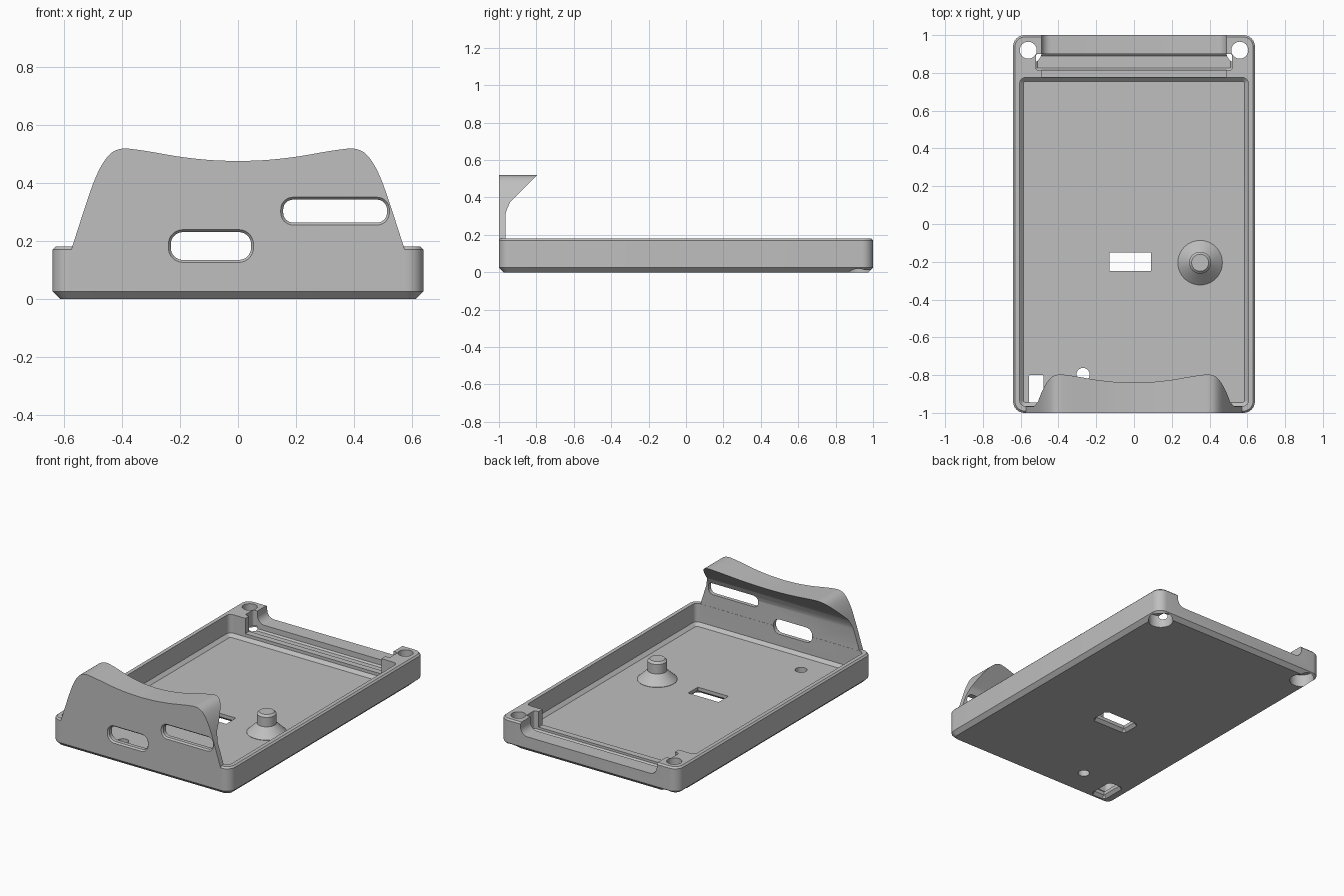
import bpy, bmesh, math

cube = bpy.data.objects.get("Cube")
if cube:
    bpy.data.objects.remove(cube, do_unlink=True)

grey = bpy.data.materials.new("plain grey")
grey.use_nodes = True
grey.diffuse_color = (0.52, 0.52, 0.52, 1)
grey.node_tree.nodes["Principled BSDF"].inputs["Base Color"].default_value = (0.52, 0.52, 0.52, 1)


def rounded(x0, x1, y0, y1, r, grow=0.0, steps=8):
    """Rounded rectangle outline, optionally grown on all sides."""
    x0, x1, y0, y1 = x0 - grow, x1 + grow, y0 - grow, y1 + grow
    r = max(r + grow, 0.002)
    pts = []
    corners = ((x1 - r, y1 - r), (x0 + r, y1 - r), (x0 + r, y0 + r), (x1 - r, y0 + r))
    for k, (cx, cy) in enumerate(corners):
        for i in range(steps + 1):
            a = math.pi / 2 * (k + i / steps)
            pts.append((cx + r * math.cos(a), cy + r * math.sin(a)))
    return pts


def circle(cx, cy, r, n=40):
    return [(cx + r * math.cos(math.tau * i / n), cy + r * math.sin(math.tau * i / n))
            for i in range(n)]


def loft(name, axis, *sections):
    """Solid through matching outlines, each given with its depth along the axis."""
    place = {"x": lambda a, b, d: (d, a, b),
             "y": lambda a, b, d: (a, d, b),
             "z": lambda a, b, d: (a, b, d)}[axis]
    bm = bmesh.new()
    rings = [[bm.verts.new(place(a, b, d)) for a, b in pts] for d, pts in sections]
    n = len(rings[0])
    for low, high in zip(rings, rings[1:]):
        for i in range(n):
            j = (i + 1) % n
            bm.faces.new((low[i], low[j], high[j], high[i]))
    bm.faces.new(rings[0][::-1])
    bm.faces.new(rings[-1])
    bmesh.ops.recalc_face_normals(bm, faces=bm.faces[:])
    mesh = bpy.data.meshes.new(name)
    bm.to_mesh(mesh)
    bm.free()
    mesh.materials.append(grey)
    ob = bpy.data.objects.new(name, mesh)
    bpy.context.collection.objects.link(ob)
    return ob


def combine(ob, other, operation="DIFFERENCE"):
    """Apply a boolean and discard the second solid."""
    mod = ob.modifiers.new("combine", "BOOLEAN")
    mod.operation, mod.solver, mod.object = operation, "EXACT", other
    bpy.context.view_layer.update()
    result = bpy.data.meshes.new_from_object(ob.evaluated_get(bpy.context.evaluated_depsgraph_get()))
    ob.modifiers.clear()
    ob.data = result
    bpy.data.objects.remove(other, do_unlink=True)


def smooth_curve(pts, steps=5):
    """Catmull-Rom curve through the points."""
    ext = [pts[0]] + pts + [pts[-1]]
    out = []
    for p, q, r, s in zip(ext, ext[1:], ext[2:], ext[3:]):
        for i in range(steps):
            t = i / steps
            out.append(tuple(0.5 * (2 * b + (c - a) * t + (2 * a - 5 * b + 4 * c - d) * t * t
                                    + (3 * b - a - 3 * c + d) * t ** 3)
                             for a, b, c, d in zip(p, q, r, s)))
    return out + [pts[-1]]


# Tray block with chamfered bottom and top edges
outer = (-0.64, 0.64, -1, 1, 0.06)
tray = loft("tray", "z", (0, rounded(*outer, -0.025)), (0.025, rounded(*outer)),
            (0.17, rounded(*outer)), (0.18, rounded(*outer, -0.01)))

# Hooked front plate: side profile trimmed by the wavy front outline
hook = [(-1, 0.05), (-0.965, 0.05), (-0.965, 0.31), (-0.958, 0.335), (-0.94, 0.375),
        (-0.79, 0.525), (-0.79, 0.6), (-1, 0.6)]
plate = loft("front_plate", "x", (-0.62, hook), (0.62, hook))
half = smooth_curve([(0, 0.475), (0.1, 0.479), (0.2, 0.49), (0.3, 0.507), (0.36, 0.516),
                     (0.4, 0.518), (0.435, 0.505), (0.465, 0.47), (0.495, 0.41),
                     (0.53, 0.31), (0.575, 0.17)])
half.append((0.575, 0.03))
outline = half[::-1] + [(-x, z) for x, z in half[1:]]
combine(plate, loft("outline", "y", (-1.1, outline), (-0.7, outline)), "INTERSECT")
combine(tray, plate, "UNION")

# Main cavity with a sloped edge around the floor
inner = (-0.605, 0.605, -0.964, 0.775, 0.03)
combine(tray, loft("cavity", "z", (0.04, rounded(*inner, -0.02)), (0.06, rounded(*inner)),
                   (0.22, rounded(*inner))))

# Low rear opening with rounded ends, then the step and cross groove
opening = rounded(-0.49, 0.49, 0.1, 0.4, 0.05)
combine(tray, loft("rear_opening", "y", (0.76, opening), (1.05, opening)))
step = rounded(-0.49, 0.49, 0.7, 0.82, 0.003)
combine(tray, loft("rear_step", "z", (0.08, step), (0.3, step)))
groove = rounded(-0.52, 0.52, 0.815, 0.9, 0.012)
combine(tray, loft("rear_groove", "z", (0.055, rounded(-0.52, 0.52, 0.815, 0.9, 0.012, -0.01)),
                   (0.065, groove), (0.3, groove)))

# Corner screw holes with counterbores underneath
for x in (-0.56, 0.56):
    combine(tray, loft("screw_hole", "z", (-0.1, circle(x, 0.92, 0.045)),
                       (0.3, circle(x, 0.92, 0.045))))
    combine(tray, loft("counterbore", "z", (-0.1, circle(x, 0.92, 0.074)),
                       (0.08, circle(x, 0.92, 0.074))))

# Floor openings, flared on the underside
for rect in ((-0.13, 0.09, -0.25, -0.15, 0.002), (-0.555, -0.48, -0.945, -0.8, 0.002)):
    combine(tray, loft("floor_slot", "z", (-0.01, rounded(*rect, 0.028, 1)),
                       (0.018, rounded(*rect, 0, 1)), (0.1, rounded(*rect, 0, 1))))
combine(tray, loft("floor_hole", "z", (-0.1, circle(-0.27, -0.797, 0.035)),
                   (0.1, circle(-0.27, -0.797, 0.035))))

# Rounded front slots with a bevelled outer rim
for slot in ((-0.232, 0.045, 0.134, 0.23, 0.042), (0.156, 0.514, 0.263, 0.342, 0.034)):
    combine(tray, loft("front_slot", "y", (-1.01, rounded(*slot, 0.017)),
                       (-0.99, rounded(*slot)), (-0.9, rounded(*slot))))

# Locating peg on a conical foot
peg = loft("peg", "z", *[(z, circle(0.35, -0.205, r)) for z, r in
                         ((0.03, 0.118), (0.042, 0.118), (0.1, 0.058), (0.162, 0.058),
                          (0.175, 0.045))])

for ob in (tray, peg):
    bpy.ops.object.select_all(action="DESELECT")
    ob.select_set(True)
    bpy.context.view_layer.objects.active = ob
    bpy.ops.object.shade_smooth_by_angle(angle=math.radians(25))
